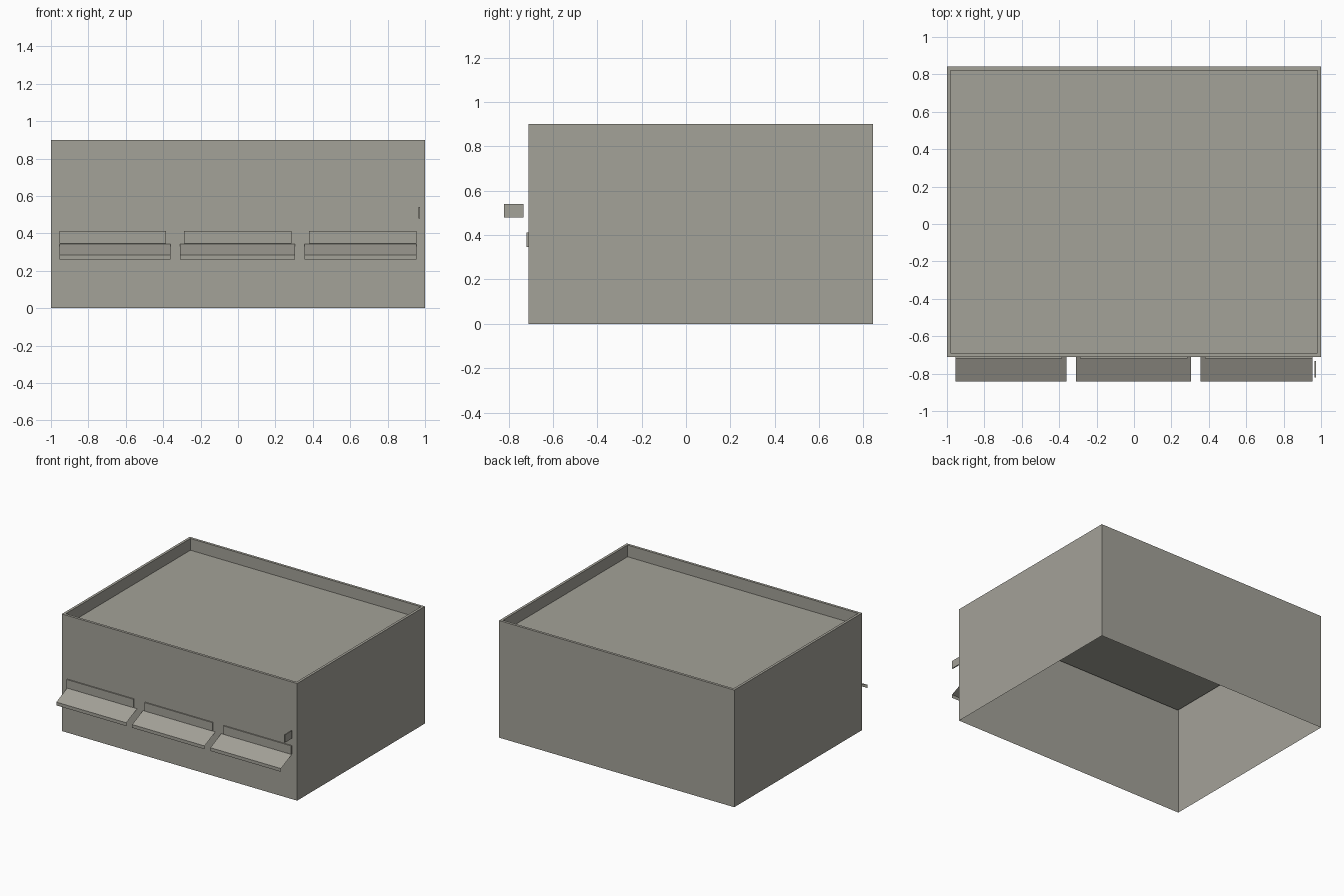
import bpy
import bmesh

cube = bpy.data.objects.get("Cube")
if cube:
    bpy.data.objects.remove(cube, do_unlink=True)

# One warm grey for the whole building
grey = bpy.data.materials.new("warm_grey")
grey.use_nodes = True
colour = (0.37, 0.36, 0.315, 1)
grey.diffuse_color = colour
bsdf = grey.node_tree.nodes["Principled BSDF"]
bsdf.inputs["Base Color"].default_value = colour
bsdf.inputs["Roughness"].default_value = 0.9


def finish(name, bm):
    mesh = bpy.data.meshes.new(name)
    bm.to_mesh(mesh)
    bm.free()
    mesh.materials.append(grey)
    obj = bpy.data.objects.new(name, mesh)
    bpy.context.collection.objects.link(obj)
    return obj


def box(name, x, y, z):
    bm = bmesh.new()
    bmesh.ops.create_cube(bm, size=1)
    for v in bm.verts:
        for i, (lo, hi) in enumerate((x, y, z)):
            v.co[i] = hi if v.co[i] > 0 else lo
    return finish(name, bm)


def loft(bm, rows):
    """Skin quads between successive rows of points; returns the rows of verts."""
    rings = [[bm.verts.new(p) for p in row] for row in rows]
    for low, high in zip(rings, rings[1:]):
        n = len(low)
        for i in range(n if n > 2 else 1):
            j = (i + 1) % n
            bm.faces.new((low[i], low[j], high[j], high[i]))
    return rings


# Shell: outer walls, parapet rim, inner parapet and sunken roof, open below
FRONT, BACK, TOP, ROOF, RIM = -0.71, 0.842, 0.9, 0.81, 0.02


def ring(inset, z):
    x, f, b = 1 - inset, FRONT + inset, BACK - inset
    return [(-x, f, z), (x, f, z), (x, b, z), (-x, b, z)]


bm = bmesh.new()
rings = loft(bm, [ring(0, 0), ring(0, TOP), ring(RIM, TOP), ring(RIM, ROOF)])
bm.faces.new(rings[-1])
finish("building_shell", bm)

# Three shop bays: a sign board over a thin sloping awning with a valance
bays = {
    "right": ((-0.955, -0.36), (-0.955, -0.385)),
    "middle": ((-0.31, 0.305), (-0.29, 0.285)),
    "left": ((0.355, 0.955), (0.38, 0.955)),
}
for side, (awning, board) in bays.items():
    bm = bmesh.new()
    profile = [(-0.842, 0.26), (-0.842, 0.285), (FRONT, 0.343)]
    loft(bm, [[(x, y, z) for x in awning] for y, z in profile])
    finish(side + "_awning", bm)
    box(side + "_sign_board", board, (FRONT - 0.009, FRONT), (0.347, 0.412))

# Small hanging sign standing out from the front
box("hanging_sign", (0.965, 0.973), (-0.82, -0.733), (0.48, 0.54))
